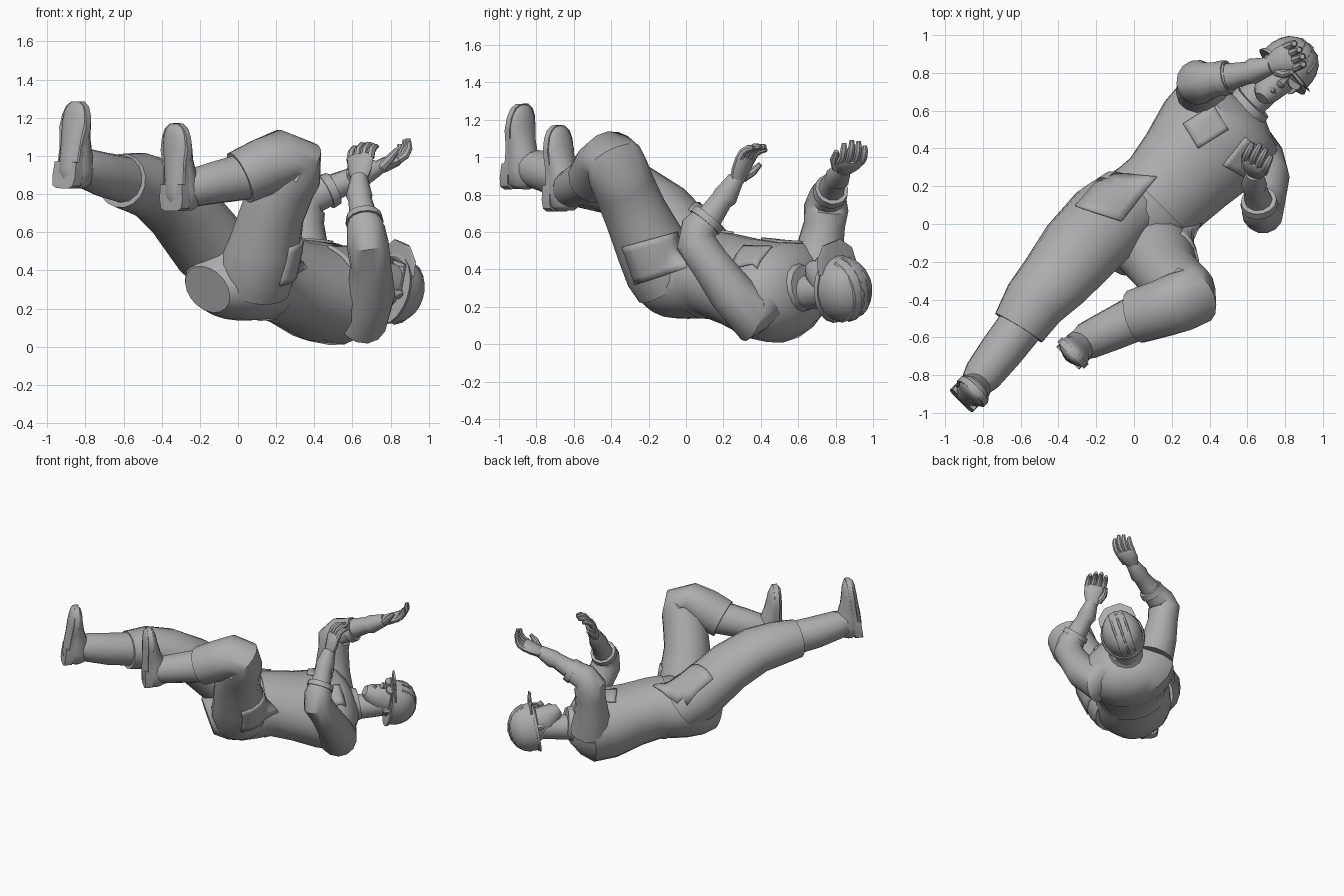
import bpy, bmesh, math
from mathutils import Vector as V
from mathutils.bvhtree import BVHTree

if "Cube" in bpy.data.objects:
    bpy.data.objects.remove(bpy.data.objects["Cube"], do_unlink=True)

grey = bpy.data.materials.new("plain_grey")
grey.use_nodes = True
tone = (0.42, 0.42, 0.42, 1)
grey.diffuse_color = tone
grey.node_tree.nodes["Principled BSDF"].inputs["Base Color"].default_value = tone
trees = {}


def finish(name, bm, angle=40):
    bmesh.ops.recalc_face_normals(bm, faces=bm.faces)
    trees[name] = BVHTree.FromBMesh(bm)
    me = bpy.data.meshes.new(name)
    bm.to_mesh(me)
    bm.free()
    me.materials.append(grey)
    ob = bpy.data.objects.new(name, me)
    bpy.context.collection.objects.link(ob)
    bpy.ops.object.select_all(action='DESELECT')
    ob.select_set(True)
    bpy.context.view_layer.objects.active = ob
    bpy.ops.object.shade_smooth_by_angle(angle=math.radians(angle))
    return ob


def loft(name, rings, side, n=14, angle=40):
    """Skin elliptical rings (centre, half width, half depth) along a path."""
    bm = bmesh.new()
    pts = [V(r[0]) for r in rings]
    loops = []
    for i, (c, rx, ry) in enumerate(rings):
        t = (pts[min(i + 1, len(pts) - 1)] - pts[max(i - 1, 0)]).normalized()
        s = V(side)
        s = (s - t * s.dot(t)).normalized()
        up = t.cross(s)
        loops.append([bm.verts.new(pts[i] + s * rx * math.cos(a) + up * ry * math.sin(a))
                      for a in (2 * math.pi * k / n for k in range(n))])
    for a, b in zip(loops, loops[1:]):
        for k in range(n):
            bm.faces.new((a[k], a[(k + 1) % n], b[(k + 1) % n], b[k]))
    bm.faces.new(loops[0])
    bm.faces.new(loops[-1])
    return finish(name, bm, angle)


def tube(name, rows, side, n=14):
    """Round limb from rows of x, y, z, radius."""
    return loft(name, [((x, y, z), r, r) for x, y, z, r in rows], side, n)


def patch(name, targets, corners, ray, n=7):
    """Cloth panel draped onto the target parts along a ray."""
    bm = bmesh.new()
    a, b, c, d = (V(p) for p in corners)
    ray = V(ray)
    grid = []
    for i in range(n):
        row = []
        for j in range(n):
            u, v = i / (n - 1), j / (n - 1)
            p = a.lerp(b, u).lerp(d.lerp(c, u), v)
            hits = [trees[t].ray_cast(p - ray * 2, ray) for t in targets]
            hits = [h for h in hits if h[0] is not None]
            row.append(bm.verts.new(min(hits, key=lambda h: h[3])[0] - ray * .006) if hits else None)
        grid.append(row)
    for i in range(n - 1):
        for j in range(n - 1):
            q = (grid[i][j], grid[i + 1][j], grid[i + 1][j + 1], grid[i][j + 1])
            if all(q):
                bm.faces.new(q)
    ob = finish(name, bm)
    mod = ob.modifiers.new("thickness", 'SOLIDIFY')
    mod.thickness, mod.offset = 0.016, 0


# Jacket and pelvis, lying on the back
BODY = (0.68, -0.68, -0.24)
loft("jacket", [((.12, .12, .37), .27, .235), ((.17, .17, .37), .265, .23),
                ((.28, .29, .335), .29, .235), ((.40, .43, .29), .33, .26),
                ((.50, .53, .275), .345, .265), ((.565, .585, .27), .28, .2),
                ((.60, .63, .27), .12, .12)], BODY, 18)
loft("trouser_seat", [((.2, .2, .37), .25, .215), ((.08, .08, .37), .28, .23),
                      ((-.02, -.02, .355), .285, .22), ((-.1, -.1, .325), .24, .185),
                      ((-.16, -.16, .3), .16, .125)], BODY, 18)

# Trouser legs
BEND = (0.4, -0.8, -0.45)
loft("left_trouser_leg", [((.08, -.08, .33), .2, .2), ((.1, -.13, .41), .205, .205),
                          ((.14, -.19, .53), .19, .19), ((.18, -.27, .7), .17, .17),
                          ((.245, -.335, .85), .165, .165), ((.295, -.365, .925), .168, .15),
                          ((.32, -.385, .985), .16, .125), ((.25, -.41, 1.0), .165, .135),
                          ((.14, -.45, .945), .152, .152), ((.01, -.49, .885), .145, .145)], BEND, 16)
loft("right_trouser_leg", [((-.03, .1, .42), .21, .2), ((-.14, .02, .52), .222, .19),
                           ((-.29, -.14, .71), .215, .172), ((-.42, -.3, .82), .192, .165),
                           ((-.53, -.42, .86), .17, .16), ((-.61, -.55, .87), .148, .142)],
     (0.68, -0.68, 0.18), 16)

# Boots: shaft, foot, sole and heel
OUT = V((-0.7, -0.7, 0)).normalized()


def boot(side, shaft, heel, toe):
    tube(side + "_boot_shaft", shaft, BODY)
    d, heel = V(toe).normalized(), V(heel)
    w = OUT.cross(d)

    def along(t, h):
        return heel + d * t - OUT * h
    foot = [(.005, .1, .05, .05), (.03, .1, .078, .085), (.1, .1, .088, .1), (.18, .085, .083, .088),
            (.26, .07, .085, .068), (.34, .06, .095, .056), (.4, .055, .085, .048),
            (.44, .05, .062, .037), (.46, .047, .03, .018)]
    loft(side + "_boot_foot", [(along(t, h), a, b) for t, h, a, b in foot], w, 16, 60)
    sole = [(0, .045), (.015, .075), (.06, .085), (.14, .08), (.22, .08), (.32, .1),
            (.39, .09), (.435, .068), (.46, .032)]
    for part, rows, h in (("sole", sole, .035), ("heel", sole[:4], .012)):
        bm = bmesh.new()
        rim = [along(t, h) + w * a for t, a in rows] + [along(t, h) - w * a for t, a in reversed(rows)]
        face = bm.faces.new([bm.verts.new(p) for p in rim])
        ext = bmesh.ops.extrude_face_region(bm, geom=[face], use_keep_orig=True)
        bmesh.ops.translate(bm, vec=-OUT * .035,
                            verts=[g for g in ext["geom"] if isinstance(g, bmesh.types.BMVert)])
        finish(side + "_boot_" + part, bm)


boot("left", [(.05, -.48, .895, .125), (-.12, -.56, .86, .112), (-.25, -.62, .83, .1),
              (-.29, -.65, .82, .08)], (-.36, -.72, .71), (0, 0, 1))
boot("right", [(-.57, -.5, .87, .125), (-.7, -.67, .9, .118), (-.8, -.8, .935, .105),
               (-.84, -.85, .945, .085)], (-.93, -.95, .83), (.12, .08, 1))

# Sleeves, sleeve cuffs and gloves
tube("left_sleeve", [(.62, .43, .22, .12), (.65, .35, .155, .145), (.70, .24, .28, .125),
                     (.695, .13, .43, .108), (.68, .055, .54, .11), (.67, .07, .62, .1),
                     (.66, .12, .67, .085)], (1, 0, 0))
tube("right_sleeve", [(.38, .68, .33, .15), (.35, .71, .48, .13), (.34, .74, .64, .112),
                      (.34, .75, .73, .12), (.38, .757, .79, .1), (.50, .78, .83, .08)], (-.3, .9, 0))
tube("left_sleeve_cuff", [(.664, .1, .65, .1), (.66, .125, .68, .095)], (1, 0, 0))
tube("right_sleeve_cuff", [(.46, .77, .81, .095), (.50, .78, .83, .09)], (-.3, .9, 0))
tube("left_glove_cuff", [(.66, .12, .67, .075), (.64, .19, .77, .062), (.635, .21, .79, .07),
                         (.635, .27, .89, .045)], (1, 0, 0), 10)
tube("right_glove_cuff", [(.48, .775, .825, .075), (.60, .80, .88, .06), (.63, .81, .89, .068),
                          (.73, .84, .94, .045)], (-.3, .9, 0), 10)


def hand(side, wrist, d, w):
    o, d = V(wrist), V(d).normalized()
    w = (V(w) - d * V(w).dot(d)).normalized()
    n = d.cross(w)
    loft(side + "_palm", [(o, .045, .037), (o + d * .06, .072, .038),
                          (o + d * .13, .082, .034), (o + d * .145, .07, .022)], w, 10)
    # Half-curled fingers
    for k, size in zip(range(4), (.9, 1.05, 1, .8)):
        b = o + w * (k - 1.5) * .04 + d * .12
        path = [b, b + (d * .055 + n * .01) * size, b + (d * .09 + n * .04) * size,
                b + (d * .105 + n * .075) * size]
        loft(side + "_finger_" + str(k + 1),
             [(p, r, r) for p, r in zip(path, (.022, .022, .02, .013))], w, 8)
    t = o + d * .03 - w * .045
    loft(side + "_thumb", [(t, .028, .028), (t + d * .05 - w * .03 + n * .03, .023, .023),
                           (t + d * .1 - w * .03 + n * .055, .014, .014)], n, 8)


hand("left", (.635, .27, .87), (.05, .35, .92), (.85, -.5, .1))
hand("right", (.715, .84, .93), (.85, .32, .38), (-.3, .9, 0))

# Pockets draped on the clothes
patch("right_hip_pocket", ("right_trouser_leg", "trouser_seat", "jacket"),
      [(-.155, .27, 1), (.12, .25, 1), (-.065, .015, 1), (-.31, .095, 1)], (0, 0, -1))
patch("left_hip_pocket", ("left_trouser_leg", "trouser_seat"),
      [(1, -.34, .52), (1, -.05, .6), (1, .01, .41), (1, -.27, .32)], (-1, 0, 0))
patch("right_chest_pocket", ("jacket",),
      [(.26, .53, 1), (.42, .63, 1), (.5, .5, 1), (.34, .4, 1)], (0, 0, -1))
patch("left_chest_pocket", ("jacket",),
      [(.47, .31, 1), (.59, .46, 1), (.7, .38, 1), (.6, .24, 1)], (0, 0, -1))

# Head frame: crown, face and left directions
C = V((.815, .835, .297))
U = V((.68, .65, -.15)).normalized()
F = V((.2, -.2, .95))
F = (F - U * F.dot(U)).normalized()
L = U.cross(F)


def at(u, f, l=0):
    return C + U * u + F * f + L * l


tube("neck", [(.55, .57, .27, .1), (.63, .66, .28, .092), (.75, .77, .29, .088)], BODY)
tube("collar", [(.53, .55, .29, .17), (.575, .59, .3, .14), (.63, .645, .31, .115)], BODY)
loft("head", [(at(-.235, .09), .04, .035), (at(-.2, .075), .068, .07), (at(-.13, .04), .09, .105),
              (at(-.04, .015), .102, .13), (at(.06, .01), .1, .13)], L)
loft("nose", [(at(-.06, .135), .012, .012), (at(-.115, .155), .024, .026),
              (at(-.125, .14), .02, .012)], L, 8)
loft("mouth", [(at(-.165, .118, -.035), .007, .007), (at(-.168, .135), .014, .014),
               (at(-.165, .118, .035), .007, .007)], U, 8)
loft("glasses_bridge", [(at(-.05, .15, -.08), .008, .008), (at(-.05, .165), .008, .008),
                        (at(-.05, .15, .08), .008, .008)], U, 8)
for name, s in (("left", 1), ("right", -1)):
    loft(name + "_lens", [(at(-.06, .14, .045 * s), .04, .03), (at(-.06, .16, .045 * s), .04, .03)], L, 10)
    loft(name + "_glasses_arm", [(at(-.05, .15, .08 * s), .006, .006),
                                 (at(-.05, 0, .11 * s), .006, .006)], U, 6)
    loft(name + "_ear", [(at(-.06, 0, .085 * s), .03, .02), (at(-.06, 0, .115 * s), .036, .025),
                         (at(-.06, -.005, .125 * s), .02, .012)], U, 10)

# Safety helmet: dome, rim, peak and ridges
DOME = [(-.03, 1), (.03, .98), (.075, .9), (.115, .75), (.145, .5), (.16, .2)]
loft("helmet_dome", [(at(h, 0), .15 * k, .18 * k) for h, k in DOME], L, 20)
loft("helmet_rim", [(at(-.045, 0), .165, .195), (at(-.025, 0), .158, .188)], L, 20)
loft("helmet_peak", [(at(-.02, .11), .14, .012), (at(-.032, .19), .13, .01),
                     (at(-.045, .255), .065, .008)], L, 12)
for k, off in enumerate((-.05, 0, .05)):
    arc = [math.radians(a) for a in range(10, 171, 20)]
    grow = math.sqrt(1 - (off / .15) ** 2)
    loft("helmet_ridge_" + str(k + 1),
         [(at(.16 * math.sin(a) * grow, .175 * math.cos(a) * grow, off), .011, .011) for a in arc], L, 6)
